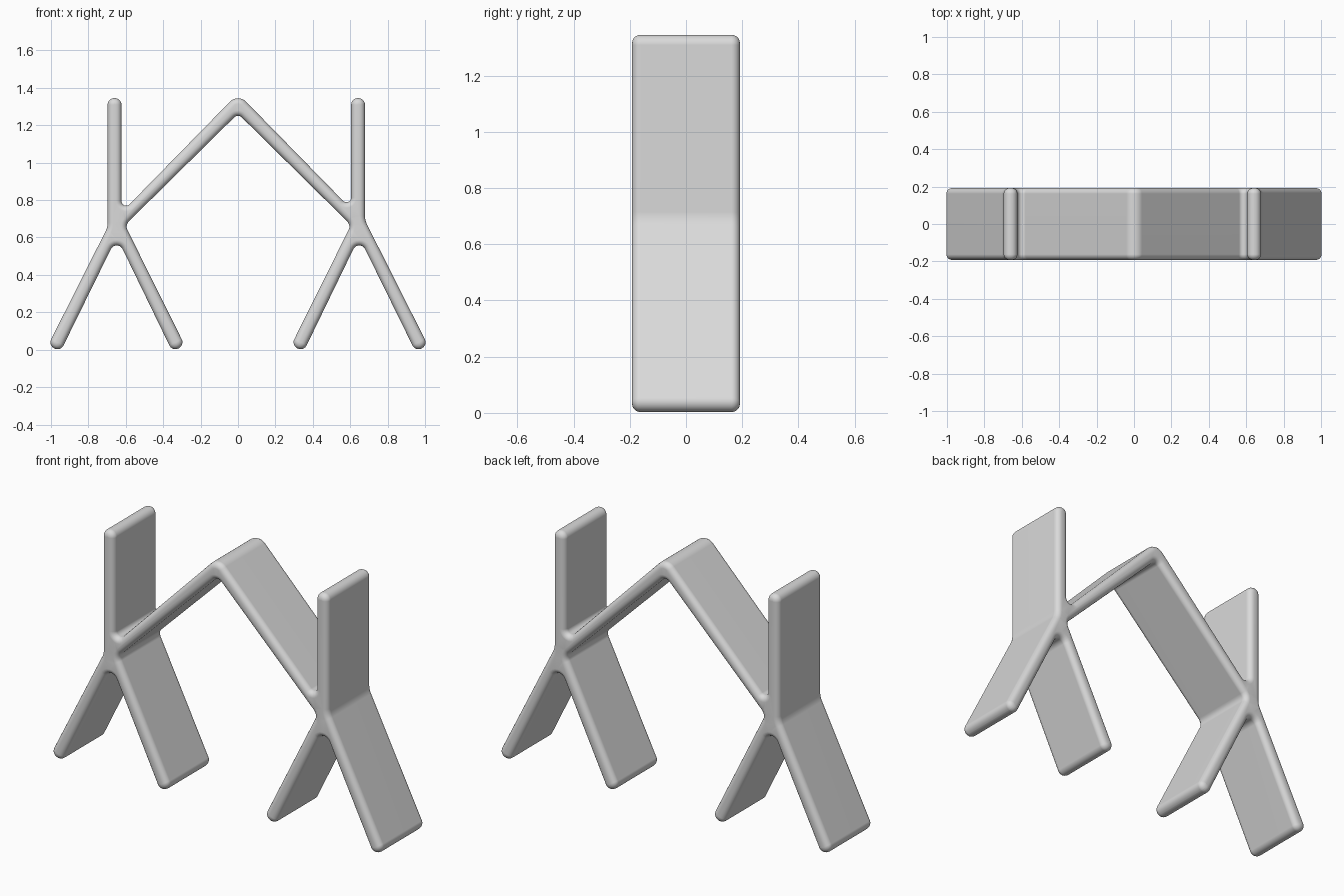
import bpy, bmesh, math
from mathutils import Vector
from mathutils.geometry import delaunay_2d_cdt

cube = bpy.data.objects.get("Cube")
if cube:
    bpy.data.objects.remove(cube, do_unlink=True)

DEPTH = 0.192      # half depth of the extruded frame
ROUND = 0.030      # rounding of the front and back rims
AXIS = 0.648       # centre line of each leg pair
RIM_STEPS = 5


def material(name, colour):
    mat = bpy.data.materials.new(name)
    mat.use_nodes = True
    mat.diffuse_color = colour
    mat.node_tree.nodes["Principled BSDF"].inputs["Base Color"].default_value = colour
    return mat


def half_outline(post):
    """Corners (x, z, radius) from ridge to underside, with the post centred at x = post."""
    inside, outside = post - 0.037, post + 0.037
    foot = [(1.015, 0.024, 0.036), (0.949, -0.010, 0.036)]
    inner_foot = [(2 * AXIS + 0.004 - x, z, r) for x, z, r in reversed(foot)]
    ridge = [(0, 1.37, 0.06)]
    upright = [(inside, 1.37 - 1.0215 * inside, 0.025), (inside, 1.345, 0.036),
               (outside, 1.345, 0.036), (outside, 0.689 - 1.985 * (outside - 0.68), 0.10)]
    legs = foot + [(AXIS, 0.602, 0.035)] + inner_foot
    underside = [(0.604, 0.666, 0.04), (0, 1.262, 0.03)]
    return ridge + upright + legs + underside


def rounded(points, inset, steps=8):
    """Clockwise outline with arcs at the corners, moved inward by inset."""
    result = []
    for i, (x, z, radius) in enumerate(points):
        corner = Vector((x, z))
        to_prev = (Vector(points[i - 1][:2]) - corner).normalized()
        to_next = (Vector(points[(i + 1) % len(points)][:2]) - corner).normalized()
        half = to_prev.angle(to_next) / 2
        centre = corner + (to_prev + to_next).normalized() * radius / math.sin(half)
        start = (corner + to_prev * radius / math.tan(half) - centre).normalized()
        end = (corner + to_next * radius / math.tan(half) - centre).normalized()
        convex = to_prev.x * to_next.y - to_prev.y * to_next.x > 0
        reach = radius - inset if convex else radius + inset
        sweep = start.angle(end)
        for k in range(steps + 1):
            t = k / steps
            spoke = start * math.sin((1 - t) * sweep) + end * math.sin(t * sweep)
            result.append(centre + spoke * reach / math.sin(sweep))
    return result


# Whole outline; the post on the right side stands slightly further out
left_half = half_outline(0.642)
right_half = half_outline(0.660)
corners = left_half + [(-x, z, r) for x, z, r in reversed(right_half[1:-1])]

# Rings from front to back: a quarter-round rim at each end
bm = bmesh.new()
rings = []
for side in (-1, 1):
    for k in range(RIM_STEPS + 1):
        step = RIM_STEPS - k if side < 0 else k
        angle = math.pi / 2 * step / RIM_STEPS
        y = side * (DEPTH - ROUND + ROUND * math.sin(angle))
        flat = rounded(corners, ROUND * (1 - math.cos(angle)))
        rings.append([bm.verts.new((p.x, y, p.y)) for p in flat])
for a, b in zip(rings, rings[1:]):
    for i in range(len(a)):
        bm.faces.new((a[i - 1], a[i], b[i], b[i - 1]))

# Flat front and back caps
inner = rounded(corners, ROUND)
points, _, triangles, *_ = delaunay_2d_cdt(inner, [], [list(range(len(inner)))], 1, 1e-6)
for y in (-DEPTH, DEPTH):
    cap = [bm.verts.new((p.x, y, p.y)) for p in points]
    for tri in triangles:
        bm.faces.new([cap[i] for i in tri])
bmesh.ops.remove_doubles(bm, verts=bm.verts[:], dist=0.00001)
bmesh.ops.recalc_face_normals(bm, faces=bm.faces[:])

mesh = bpy.data.meshes.new("branching_frame")
bm.to_mesh(mesh)
bm.free()
frame = bpy.data.objects.new("branching_frame", mesh)
bpy.context.collection.objects.link(frame)
mesh.materials.append(material("light grey", (0.7, 0.7, 0.7, 1)))

# Smooth rims, flat broad faces
mesh.shade_smooth()
frame.modifiers.new("flat_broad_faces", 'WEIGHTED_NORMAL')
